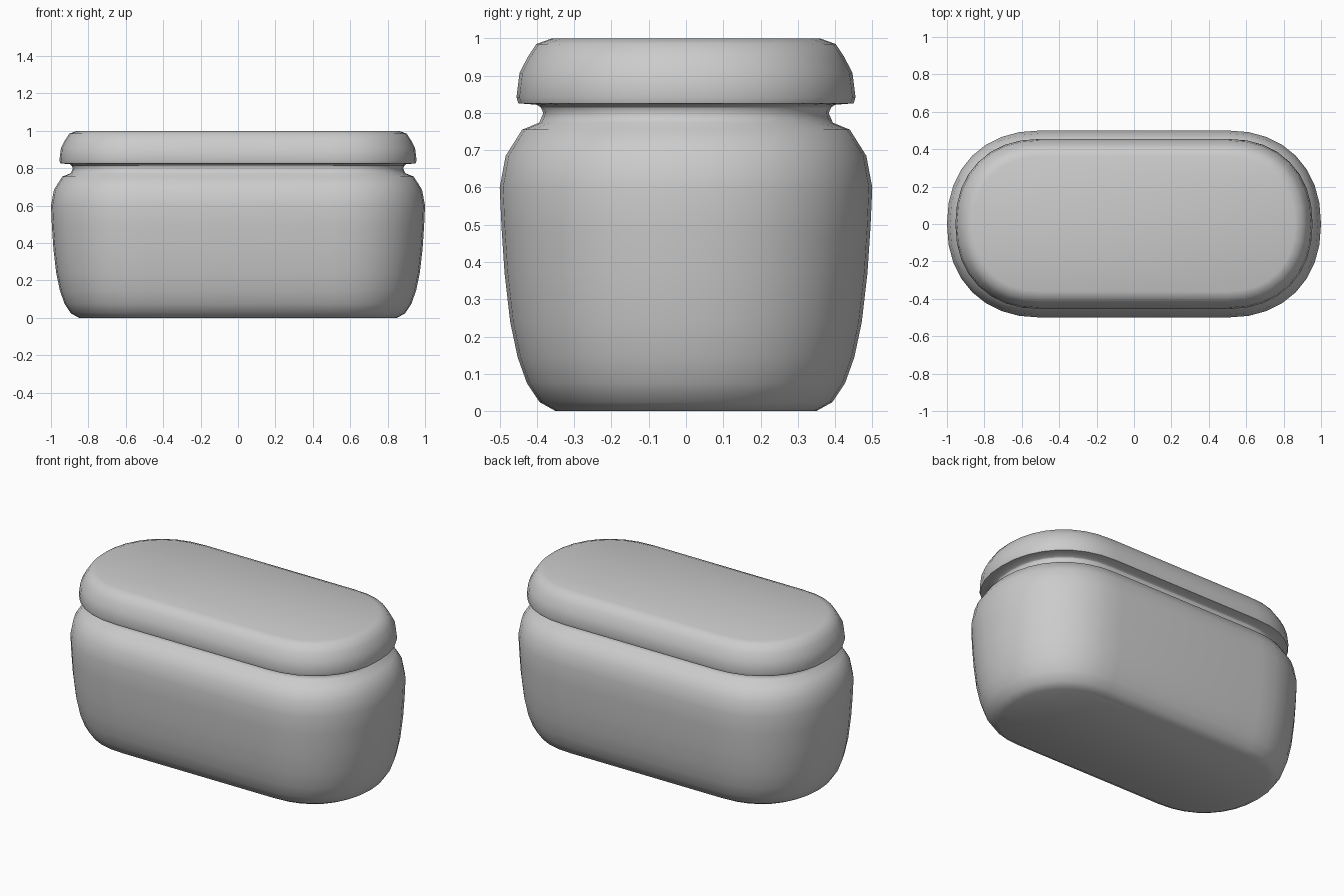
import bpy
import math

if "Cube" in bpy.data.objects:
    bpy.data.objects.remove(bpy.data.objects["Cube"])

EXP = 2.2      # slightly squared round ends
SEG = 8        # steps per quarter turn
CX = 0.5       # centre of the round ends


def outline(r):
    """Long rounded outline, half depth r, counter-clockwise."""
    quarter = []
    for i in range(SEG + 1):
        a = math.pi / 2 * i / SEG
        c = max(math.cos(a), 0.0) ** (2 / EXP)
        s = math.sin(a) ** (2 / EXP)
        quarter.append((CX + r * c, r * s))
    right = [(x, -y) for x, y in reversed(quarter[1:])] + quarter
    return right + [(-x, -y) for x, y in right]


def loft(name, profile, cap_bottom=False, cap_top=False):
    """Stack outlines following (half depth, height) pairs."""
    verts, faces = [], []
    for r, z in profile:
        verts += [(x, y, z) for x, y in outline(r)]
    n = len(verts) // len(profile)
    for k in range(len(profile) - 1):
        for i in range(n):
            j = (i + 1) % n
            faces.append((k * n + i, k * n + j, (k + 1) * n + j, (k + 1) * n + i))
    if cap_bottom:
        faces.append(tuple(reversed(range(n))))
    if cap_top:
        faces.append(tuple(range(len(verts) - n, len(verts))))
    mesh = bpy.data.meshes.new(name)
    mesh.from_pydata(verts, [], faces)
    mesh.update()
    obj = bpy.data.objects.new(name, mesh)
    bpy.context.collection.objects.link(obj)
    bpy.ops.object.select_all(action='DESELECT')
    obj.select_set(True)
    bpy.context.view_layer.objects.active = obj
    bpy.ops.object.shade_smooth_by_angle(angle=math.radians(50))
    return obj


# Bulging container with a narrow neck
loft("container_body", [
    (0.35, 0.0), (0.393, 0.024), (0.427, 0.075), (0.452, 0.145),
    (0.472, 0.24), (0.487, 0.37), (0.495, 0.49), (0.50, 0.60),
    (0.484, 0.685), (0.44, 0.755), (0.394, 0.774), (0.383, 0.80),
    (0.39, 0.815)], cap_bottom=True)

# Overhanging lid with rounded shoulder
loft("lid", [
    (0.39, 0.815), (0.40, 0.822), (0.45, 0.826), (0.455, 0.842),
    (0.447, 0.907), (0.425, 0.95), (0.402, 0.985), (0.36, 1.0)],
    cap_top=True)
